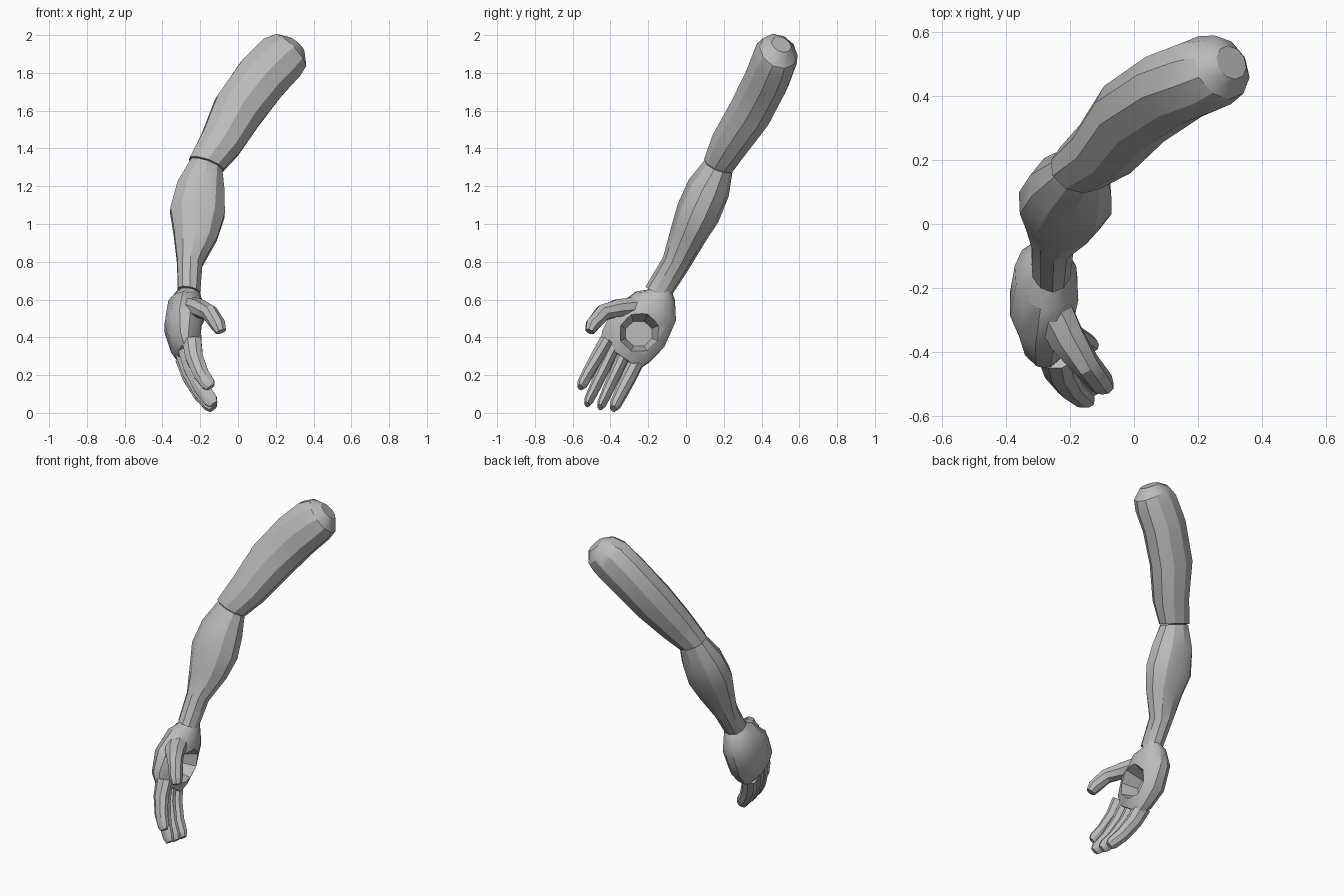
import bpy, bmesh, math
from mathutils import Vector

if "Cube" in bpy.data.objects:
    bpy.data.objects.remove(bpy.data.objects["Cube"])

grey = bpy.data.materials.new("plain grey")
grey.diffuse_color = (0.5, 0.5, 0.5, 1)
grey.use_nodes = True
grey.node_tree.nodes["Principled BSDF"].inputs["Base Color"].default_value = grey.diffuse_color


def loft(name, rings, sides, ref=(0, 1, 0), start=None, end=None, phase=0.5):
    """Tube through rings of (x, y, z, half_u, half_v), closed at both ends."""
    pts = [Vector(r[:3]) for r in rings]
    bm = bmesh.new()
    loops = []
    for i, r in enumerate(rings):
        t = pts[min(i + 1, len(pts) - 1)] - pts[max(i - 1, 0)]
        if i == 0 and start:
            t = Vector(start)
        if i == len(pts) - 1 and end:
            t = Vector(end)
        t.normalize()
        u = Vector(ref).cross(t).normalized()
        v = t.cross(u)
        loop = []
        for k in range(sides):
            a = 2 * math.pi * (k + phase) / sides
            loop.append(bm.verts.new(pts[i] + u * r[3] * math.cos(a) + v * r[4] * math.sin(a)))
        loops.append(loop)
    for a, b in zip(loops, loops[1:]):
        for k in range(sides):
            n = (k + 1) % sides
            bm.faces.new((a[k], a[n], b[n], b[k]))
    bm.faces.new(loops[0])
    bm.faces.new(loops[-1])
    bmesh.ops.recalc_face_normals(bm, faces=bm.faces)
    me = bpy.data.meshes.new(name)
    bm.to_mesh(me)
    bm.free()
    me.materials.append(grey)
    ob = bpy.data.objects.new(name, me)
    bpy.context.collection.objects.link(ob)
    return ob


def activate(ob):
    bpy.ops.object.select_all(action='DESELECT')
    ob.select_set(True)
    bpy.context.view_layer.objects.active = ob


# upper arm, elbow to rounded shoulder
parts = [loft("upper_arm", [
    (-0.168, 0.175, 1.315, 0.10, 0.085),
    (-0.09, 0.235, 1.43, 0.118, 0.105),
    (0.0, 0.345, 1.60, 0.142, 0.12),
    (0.125, 0.43, 1.77, 0.148, 0.122),
    (0.225, 0.47, 1.875, 0.145, 0.122),
    (0.275, 0.49, 1.915, 0.122, 0.105),
    (0.305, 0.505, 1.95, 0.06, 0.055)], 10, start=(0.36, 0.4, 1))]

# forearm, elbow to wrist
parts.append(loft("forearm", [
    (-0.168, 0.172, 1.31, 0.092, 0.08),
    (-0.198, 0.12, 1.19, 0.133, 0.115),
    (-0.215, 0.065, 1.06, 0.152, 0.118),
    (-0.225, 0.01, 0.94, 0.122, 0.098),
    (-0.255, -0.055, 0.79, 0.07, 0.075),
    (-0.26, -0.145, 0.645, 0.063, 0.073)], 10,
    start=(-0.36, -0.4, -1), end=(-0.2, -0.35, -1)))

# palm with wrist stub
palm = loft("palm", [
    (-0.25, -0.12, 0.66, 0.045, 0.05),
    (-0.262, -0.13, 0.62, 0.07, 0.08),
    (-0.275, -0.16, 0.565, 0.10, 0.135),
    (-0.28, -0.25, 0.45, 0.112, 0.175),
    (-0.275, -0.32, 0.35, 0.085, 0.155),
    (-0.265, -0.35, 0.30, 0.05, 0.125)], 12,
    start=(0, -0.4, -1), end=(0.1, -0.55, -0.8))

# thumb
thumb = loft("thumb", [
    (-0.285, -0.21, 0.57, 0.055, 0.07),
    (-0.21, -0.36, 0.555, 0.05, 0.06),
    (-0.15, -0.44, 0.53, 0.046, 0.045),
    (-0.105, -0.495, 0.465, 0.04, 0.042),
    (-0.09, -0.51, 0.43, 0.026, 0.03)], 8, ref=(1, 0, 0))
parts += [palm, thumb]

# octagonal hollow in the palm
cutter = loft("palm_cutter", [
    (-0.05, -0.245, 0.425, 0.15, 0.155),
    (-0.30, -0.25, 0.42, 0.07, 0.075)], 8)
cutter.hide_render = True
for ob in (palm, thumb):
    m = ob.modifiers.new("hollow", 'BOOLEAN')
    m.operation = 'DIFFERENCE'
    m.solver = 'EXACT'
    m.object = cutter
    activate(ob)
    bpy.ops.object.modifier_apply(modifier=m.name)
bpy.data.objects.remove(cutter)

# fingers: base, tip, half width
fingers = {
    "index_finger": ((-0.245, -0.42, 0.385), (-0.145, -0.56, 0.135), 0.038),
    "middle_finger": ((-0.27, -0.38, 0.35), (-0.13, -0.525, 0.045), 0.034),
    "ring_finger": ((-0.28, -0.325, 0.315), (-0.13, -0.455, 0.03), 0.034),
    "little_finger": ((-0.28, -0.255, 0.285), (-0.13, -0.385, 0.022), 0.042),
}
for name, (base, tip, w) in fingers.items():
    b, t = Vector(base), Vector(tip)
    rings = []
    for f, bow, thick, wide in ((0, 0, 0.055, 1.0), (0.35, -0.022, 0.05, 0.98),
                                (0.7, -0.022, 0.045, 0.85), (0.93, -0.005, 0.04, 0.72),
                                (1.0, 0, 0.026, 0.45)):
        p = b.lerp(t, f)
        rings.append((p.x + bow, p.y, p.z, thick, w * wide))
    parts.append(loft(name, rings, 8))

# smooth shading with sharp ridges kept
for ob in parts:
    activate(ob)
    bpy.ops.object.shade_smooth_by_angle(angle=math.radians(30))
